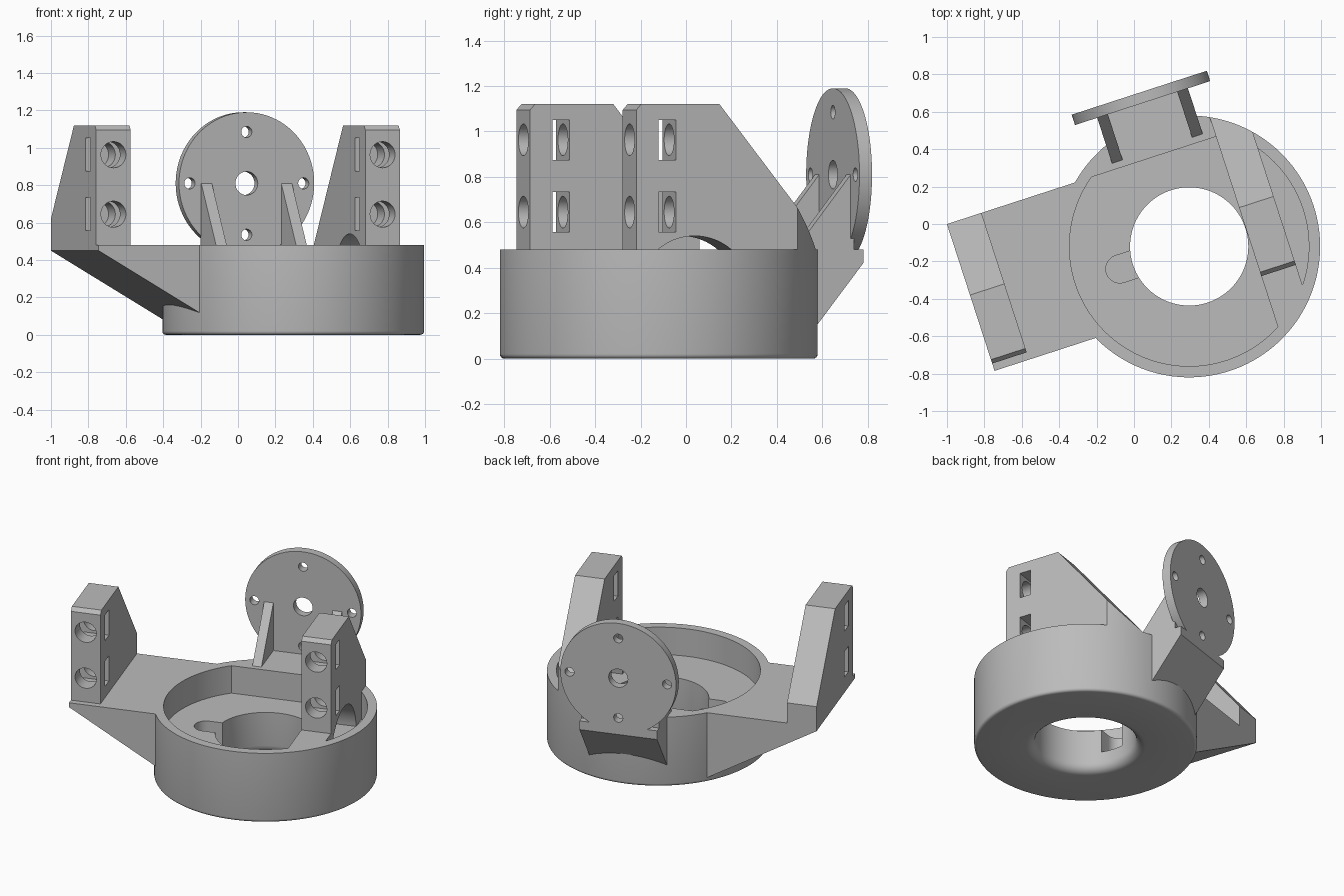
import bpy, bmesh, math
from mathutils import Matrix

if "Cube" in bpy.data.objects:
    bpy.data.objects.remove(bpy.data.objects["Cube"])

# Everything is built in the ring's own frame (u, v, z), then turned 18 degrees into place
PLACE = Matrix.Translation((0.295, -0.12, 0)) @ Matrix.Rotation(math.radians(18), 4, 'Z')
TOP, FLOOR = 0.48, 0.29

grey = bpy.data.materials.new("grey plastic")
grey.diffuse_color = (0.5, 0.5, 0.5, 1)
grey.use_nodes = True
grey.node_tree.nodes["Principled BSDF"].inputs["Base Color"].default_value = grey.diffuse_color
parts = []


def finish(bm, name):
    bmesh.ops.recalc_face_normals(bm, faces=bm.faces)
    me = bpy.data.meshes.new(name)
    bm.to_mesh(me)
    bm.free()
    ob = bpy.data.objects.new(name, me)
    bpy.context.collection.objects.link(ob)
    me.materials.append(grey)
    return ob


def prism(name, pts, a, b, axis):
    """Extrude a 2D profile from a to b along axis u, v or z."""
    place = {'u': lambda p, t: (t, p[0], p[1]),
             'v': lambda p, t: (p[0], t, p[1]),
             'z': lambda p, t: (p[0], p[1], t)}[axis]
    bm = bmesh.new()
    lo = [bm.verts.new(place(p, a)) for p in pts]
    hi = [bm.verts.new(place(p, b)) for p in pts]
    bm.faces.new(lo)
    bm.faces.new(hi)
    n = len(pts)
    for i in range(n):
        j = (i + 1) % n
        bm.faces.new((lo[i], lo[j], hi[j], hi[i]))
    return finish(bm, name)


def arc(cx, cy, r, a0, a1, n):
    return [(cx + r * math.cos(math.radians(a0 + (a1 - a0) * i / n)),
             cy + r * math.sin(math.radians(a0 + (a1 - a0) * i / n))) for i in range(n + 1)]


def circle(cx, cy, r, n=48):
    return arc(cx, cy, r, 0, 360, n)[:-1]


def rect(x0, x1, y0, y1):
    return [(x0, y0), (x1, y0), (x1, y1), (x0, y1)]


def lathe(name, prof, n=128):
    bm = bmesh.new()
    rings = [[bm.verts.new((r * math.cos(2 * math.pi * k / n), r * math.sin(2 * math.pi * k / n), z))
              for r, z in prof] for k in range(n)]
    m = len(prof)
    for k in range(n):
        p, q = rings[k], rings[(k + 1) % n]
        for i in range(m):
            j = (i + 1) % m
            bm.faces.new((p[i], p[j], q[j], q[i]))
    return finish(bm, name)


def boolean(ob, tool, op='DIFFERENCE'):
    mod = ob.modifiers.new("cut", 'BOOLEAN')
    mod.operation, mod.object, mod.solver = op, tool, 'EXACT'
    bpy.context.view_layer.objects.active = ob
    bpy.ops.object.modifier_apply(modifier=mod.name)
    bpy.data.objects.remove(tool)


def arch_cutter():
    a = math.degrees(math.asin((FLOOR - 0.27) / 0.27))
    return prism("arch_cutter", arc(0, 0.27, 0.27, a, 180 - a, 40), 0.30, 0.53, 'u')


# Ring housing with rounded bottom edges
bore = 0.316
prof = [(bore, TOP)] + arc(bore + 0.06, 0.06, 0.06, 180, 270, 6) \
    + arc(0.68, 0.02, 0.02, 270, 360, 4) + [(0.70, TOP)]
housing = lathe("ring_housing", prof)
# main recess, bounded by a flat back wall and the foot of the right bracket
recess = arc(0, 0, 0.64, 126.57, 299.8, 72) + [(0.318, 0.514)]
boolean(housing, prism("recess_cutter", recess, FLOOR, 0.6, 'z'))
# crescent pocket outside the right bracket
boolean(housing, prism("pocket_cutter", arc(0, 0, 0.64, -36.87, 36.87, 36), FLOOR, 0.6, 'z'))
boolean(housing, arch_cutter())
# keyway beside the bore
key = arc(-0.39, 0, 0.075, 90, 270, 16) + [(-0.25, -0.075), (-0.25, 0.075)]
boolean(housing, prism("keyway_cutter", key, 0.13, 0.32, 'z'))
parts.append(housing)

# Wedge-shaped side arm
arm = prism("side_arm", [(-1.195, TOP), (-1.195, 0.45), (-0.43, 0.003), (-0.43, TOP)], -0.311, 0.514, 'v')
boolean(arm, prism("ring_cutter", circle(0, 0, 0.68, 128), -0.1, 0.6, 'z'))
parts.append(arm)


# Upright brackets with bolt holes and nut slots
def bracket(name, u0, tail):
    u1 = u0 + 0.194
    ob = prism(name, [(-0.27, 0.47), (-0.27, 1.095), (-0.248, 1.12), (0.115, 1.12)] + tail, u0, u1, 'u')
    for z in (0.645, 0.963):
        boolean(ob, prism("slot_cutter", rect(-0.167, -0.087, z - 0.088, z + 0.088), u0 - 0.1, u1 + 0.1, 'u'))
        boolean(ob, prism("bolt_cutter", circle((u0 + u1) / 2, z, 0.07, 32), -0.4, 0.03, 'v'))
    parts.append(ob)
    return ob


bracket("left_bracket", -1.195, [(0.514, 0.62), (0.514, 0.47)])
right = bracket("right_bracket", 0.318, [(0.63, 0.47)])
boolean(right, prism("ring_limit", circle(0, 0, 0.70, 128), 0.3, 1.3, 'z'), 'INTERSECT')
boolean(right, arch_cutter())

# Shelf behind the ring that carries the round plate
shelf = prism("plate_shelf", [(0.55, TOP), (0.864, TOP), (0.864, 0.42), (0.55, 0.02)], -0.255, 0.255, 'u')
boolean(shelf, prism("ring_cutter", circle(0, 0, 0.68, 128), -0.1, 0.6, 'z'))
parts.append(shelf)
for side, u in (("left", -0.255), ("right", 0.195)):
    parts.append(prism(side + "_rib", [(0.55, 0.478), (0.82, 0.478), (0.82, 0.81), (0.806, 0.81), (0.55, TOP)],
                       u, u + 0.06, 'u'))

# Round mounting plate with five holes
plate = prism("round_plate", circle(0, 0.81, 0.38, 80), 0.806, 0.864, 'v')
for u, z, r in ((0, 0, 0.063), (0.32, 0, 0.03), (-0.32, 0, 0.03), (0, 0.275, 0.03), (0, -0.275, 0.03)):
    boolean(plate, prism("hole_cutter", circle(u, 0.81 + z, r, 32), 0.7, 1.0, 'v'))
parts.append(plate)

# Turn into place and smooth the round surfaces
bpy.ops.object.select_all(action='DESELECT')
for ob in parts:
    ob.data.transform(PLACE)
    ob.select_set(True)
bpy.context.view_layer.objects.active = housing
bpy.ops.object.shade_smooth_by_angle(angle=math.radians(30))
